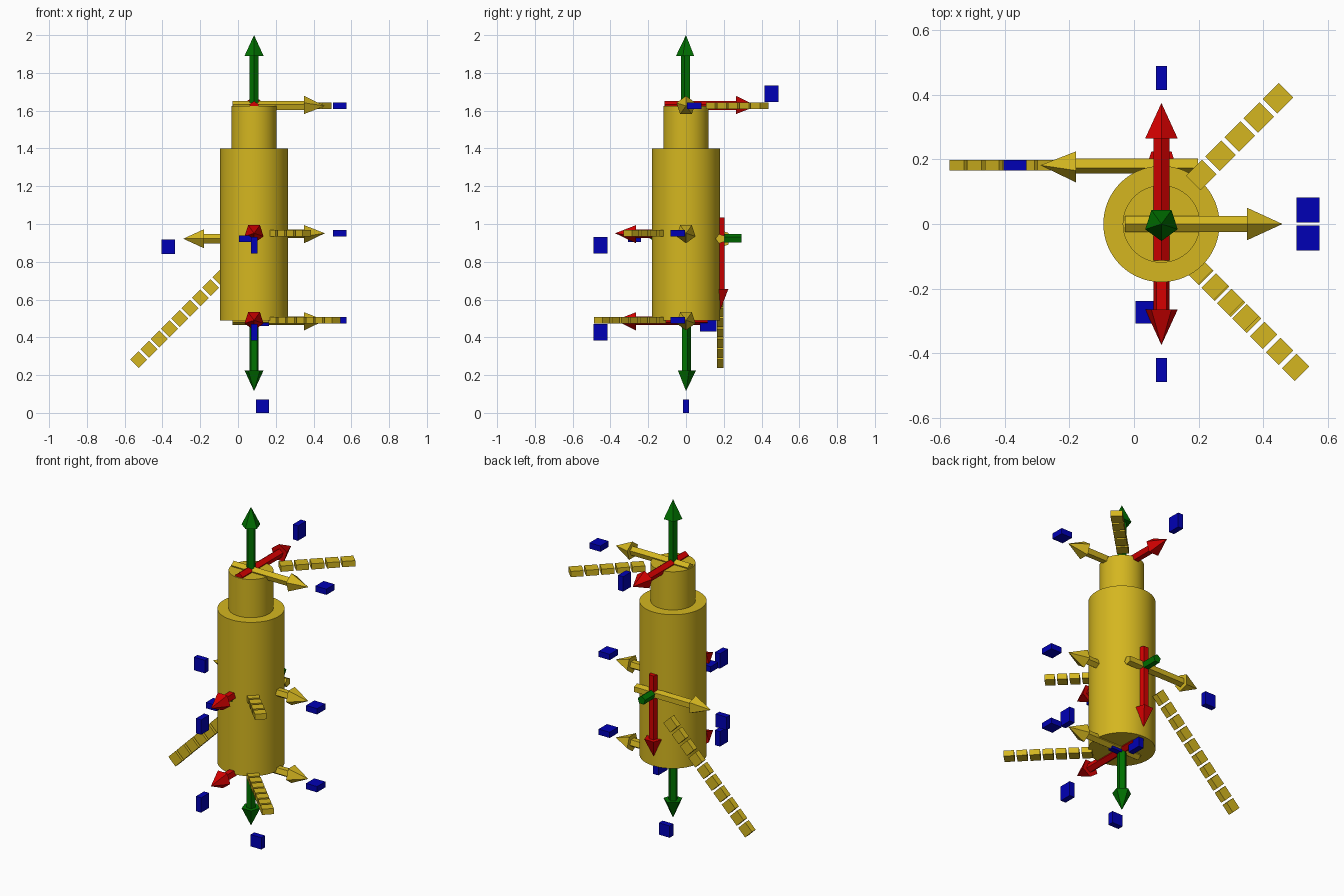
import bpy, math
from mathutils import Matrix, Vector

if "Cube" in bpy.data.objects:
    bpy.data.objects.remove(bpy.data.objects["Cube"])


def material(name, rgb):
    m = bpy.data.materials.new(name)
    m.diffuse_color = (*rgb, 1)
    m.use_nodes = True
    m.node_tree.nodes["Principled BSDF"].inputs["Base Color"].default_value = m.diffuse_color
    return m


GOLD = material("gold", (0.66, 0.47, 0.014))
RED = material("red", (0.66, 0.0, 0.0))
GREEN = material("green", (0.0, 0.17, 0.0))
BLUE = material("blue", (0.0, 0.0, 0.46))
CX = 0.085


def finish(name, mat, matrix=None):
    ob = bpy.context.object
    ob.name = name
    ob.data.materials.append(mat)
    if matrix is not None:
        ob.matrix_world = matrix
    return ob


def cylinder(name, r, z0, z1):
    bpy.ops.mesh.primitive_cylinder_add(vertices=64, radius=r, depth=z1 - z0,
                                        location=(CX, 0, (z0 + z1) / 2))
    finish(name, GOLD)
    bpy.ops.object.shade_smooth_by_angle(angle=math.radians(35))


def block(name, mat, frame, lo, hi, turn=0):
    """Plain box between two local corners, turned about the frame's z."""
    lo, hi = Vector(lo), Vector(hi)
    bpy.ops.mesh.primitive_cube_add(size=1)
    finish(name, mat, frame @ Matrix.Rotation(turn, 4, 'Z')
           @ Matrix.Translation((lo + hi) / 2)
           @ Matrix.Diagonal((*(hi - lo), 1)))


def arrow(name, mat, frame, axis):
    """Five-sided shaft and head along one axis of the frame."""
    aim = frame @ Vector(axis).to_track_quat('Z', 'Y').to_matrix().to_4x4()
    bpy.ops.mesh.primitive_cylinder_add(vertices=5, radius=0.026, depth=0.383)
    finish(name + "_shaft", mat, aim @ Matrix.Translation((0, 0, 0.0785)))
    bpy.ops.mesh.primitive_cone_add(vertices=5, radius1=0.053, depth=0.11)
    finish(name + "_head", mat, aim @ Matrix.Translation((0, 0, 0.32)))


def axis_marker(name, origin, x, y, z, row_end, count, z_tag=True):
    frame = Matrix((x, y, z)).transposed().to_4x4()
    frame.translation = origin
    # Three arrows
    arrow(name + "_x_arrow", GOLD, frame, (1, 0, 0))
    arrow(name + "_y_arrow", RED, frame, (0, 1, 0))
    arrow(name + "_z_arrow", GREEN, frame, (0, 0, 1))
    # Blank end tags beyond the arrow tips
    t = 0.017
    block(name + "_x_tag", BLUE, frame, (0.418, 0.005, -t), (0.49, 0.082, t))
    block(name + "_y_tag", BLUE, frame, (-t, 0.415, 0.02), (t, 0.49, 0.108))
    if z_tag:
        block(name + "_z_tag", BLUE, frame, (0.01, -t, 0.42), (0.08, t, 0.49))
    # Diagonal row of blank blocks
    start = 0.16
    pitch = (row_end - start) / count
    for i in range(count):
        a = start + i * pitch
        block(f"{name}_row_block_{i + 1}", GOLD, frame, (a, -0.012, -t),
              (a + pitch - 0.014, 0.052, t), math.radians(45))


# Stepped body
cylinder("body", 0.18, 0.49, 1.40)
cylinder("neck", 0.12, 1.40, 1.626)

# Axis markers on the top, middle, bottom and back of the body
X, Y, Z = Vector((1, 0, 0)), Vector((0, 1, 0)), Vector((0, 0, 1))
axis_marker("top_marker", (CX, 0, 1.625), X, Y, Z, 0.58, 5, z_tag=False)
axis_marker("middle_marker", (CX, 0, 0.951), X, -Y, -Z, 0.43, 4)
axis_marker("bottom_marker", (CX, 0, 0.49), X, -Y, -Z, 0.65, 7)
axis_marker("back_marker", (CX, 0.182, 0.922), -X, -Z, -Y, 0.93, 10)
